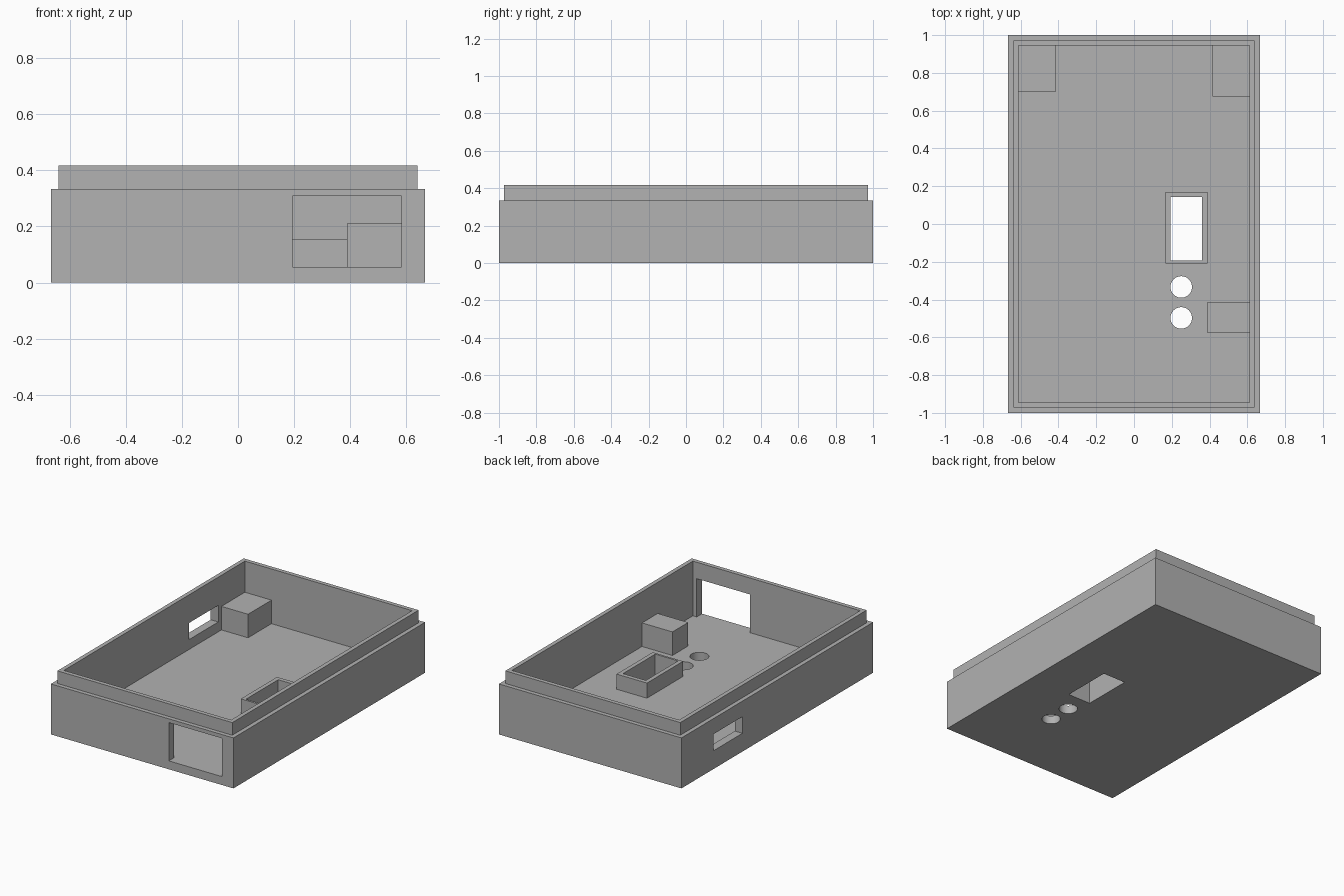
import bpy
import bmesh

if "Cube" in bpy.data.objects:
    bpy.data.objects.remove(bpy.data.objects["Cube"])

UNIT = 1 / 36  # the case is laid out on a 72 x 48 module grid

grey = bpy.data.materials.new("plain grey")
grey.use_nodes = True
grey.diffuse_color = (0.445, 0.445, 0.445, 1)
grey.node_tree.nodes["Principled BSDF"].inputs["Base Color"].default_value = grey.diffuse_color


def make_object(name, bm):
    bmesh.ops.scale(bm, vec=(UNIT, UNIT, UNIT), verts=bm.verts)
    bmesh.ops.recalc_face_normals(bm, faces=bm.faces)
    mesh = bpy.data.meshes.new(name)
    bm.to_mesh(mesh)
    bm.free()
    mesh.materials.append(grey)
    obj = bpy.data.objects.new(name, mesh)
    bpy.context.collection.objects.link(obj)
    return obj


def box(name, x, y, z):
    bm = bmesh.new()
    bmesh.ops.create_cube(bm, size=1)
    for v in bm.verts:
        v.co = [r[0] if c < 0 else r[1] for c, r in zip(v.co, (x, y, z))]
    return make_object(name, bm)


def cylinder(name, x, y, radius, depth):
    bm = bmesh.new()
    bmesh.ops.create_cone(bm, cap_ends=True, segments=48,
                          radius1=radius, radius2=radius, depth=depth)
    bmesh.ops.translate(bm, vec=(x, y, 0), verts=bm.verts)
    return make_object(name, bm)


def cut(obj, cutter):
    cutter.hide_render = True
    mod = obj.modifiers.new("cut", "BOOLEAN")
    mod.operation = "DIFFERENCE"
    mod.solver = "EXACT"
    mod.object = cutter
    bpy.ops.object.select_all(action="DESELECT")
    bpy.context.view_layer.objects.active = obj
    obj.select_set(True)
    bpy.ops.object.modifier_apply(modifier=mod.name)
    bpy.data.objects.remove(cutter)


# Open case: rectangular rings run up the outside, over the lip and down inside
FLOOR = 2
rings = [(24, 36, 0), (24, 36, 12), (23, 35, 12),
         (23, 35, 15), (22, 34, 15), (22, 34, FLOOR)]
bm = bmesh.new()
loops = [[bm.verts.new((sx * w, sy * d, h))
          for sx, sy in ((-1, -1), (1, -1), (1, 1), (-1, 1))]
         for w, d, h in rings]
for low, high in zip(loops, loops[1:]):
    for i in range(4):
        j = (i + 1) % 4
        bm.faces.new((low[i], low[j], high[j], high[i]))
bm.faces.new(loops[0])
bm.faces.new(loops[-1])
case = make_object("case_shell", bm)

# Openings: front window, side port, floor slot and two round floor holes
SLOT = ((7, 13), (-7, 5.1), (-3, 10))
cut(case, box("window_cutter", (7, 21), (-40, -30), (FLOOR, 11.1)))
cut(case, box("port_cutter", (-30, -20), (13.1, 24), (4.35, 8.3)))
cut(case, box("slot_cutter", *SLOT))
for y in (-12, -17.9):
    cut(case, cylinder("hole_cutter", 9, y, 2.05, 8))
bpy.ops.object.shade_smooth_by_angle()

# Raised collar around the floor slot
collar = box("slot_collar", (6, 14), (-7.5, 6.1), (FLOOR, 5.6))
cut(collar, box("collar_cutter", *SLOT))

# Support blocks against the inner walls
BLOCK = (FLOOR, 7.6)
box("back_right_block", (-22, -15), (25.2, 34), BLOCK)
box("back_left_block", (15, 22), (24.3, 34), BLOCK)
box("side_block", (14, 22), (-20.8, -14.9), BLOCK)
